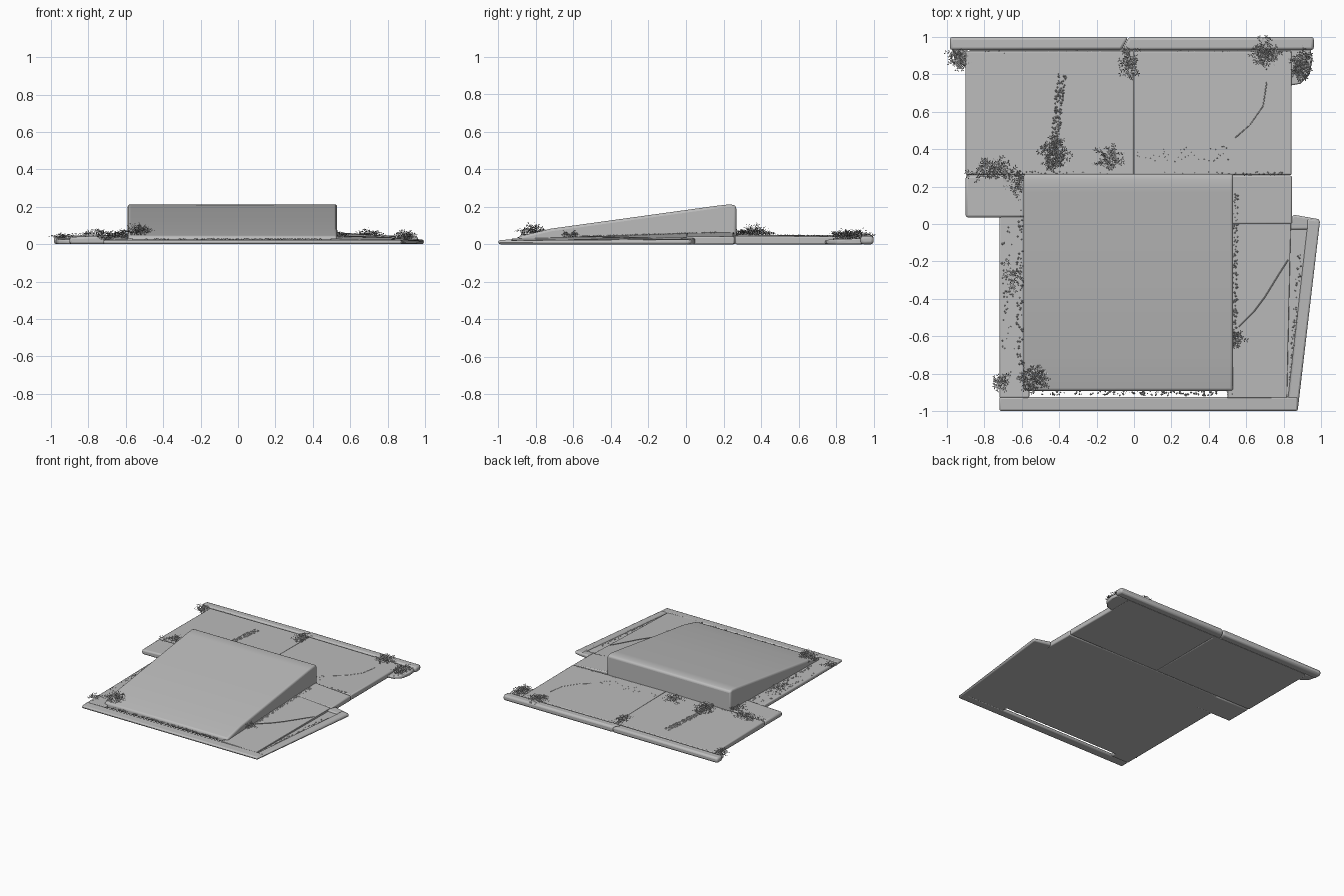
import bpy, bmesh, math, random
from mathutils import Vector

random.seed(7)
cube = bpy.data.objects.get("Cube")
if cube:
    bpy.data.objects.remove(cube, do_unlink=True)

# One plain concrete grey
GREY = (0.5, 0.5, 0.5, 1)
stone = bpy.data.materials.new("concrete_grey")
stone.diffuse_color = GREY
stone.use_nodes = True
bsdf = stone.node_tree.nodes["Principled BSDF"]
bsdf.inputs["Base Color"].default_value = GREY
bsdf.inputs["Roughness"].default_value = 0.8


def finish(bm, name, bevel=0.0, segments=2, smooth=True):
    """Turn a bmesh into a named, coloured and optionally bevelled object."""
    bmesh.ops.recalc_face_normals(bm, faces=bm.faces)
    me = bpy.data.meshes.new(name)
    bm.to_mesh(me)
    bm.free()
    me.materials.append(stone)
    ob = bpy.data.objects.new(name, me)
    bpy.context.collection.objects.link(ob)
    if bevel:
        mod = ob.modifiers.new("rounded_edges", "BEVEL")
        mod.width, mod.segments = bevel, segments
        mod.limit_method, mod.angle_limit = "ANGLE", math.radians(35)
    if smooth:
        bpy.ops.object.select_all(action="DESELECT")
        ob.select_set(True)
        bpy.context.view_layer.objects.active = ob
        bpy.ops.object.shade_smooth_by_angle(angle=math.radians(40))
    return ob


def slab(name, corners, bevel=0.008):
    """Solid plate on the ground; each corner is x, y, top height."""
    bm = bmesh.new()
    low = [bm.verts.new((x, y, 0)) for x, y, z in corners]
    top = [bm.verts.new(c) for c in corners]
    bm.faces.new(low)
    bm.faces.new(top)
    n = len(corners)
    for i in range(n):
        j = (i + 1) % n
        bm.faces.new((low[i], low[j], top[j], top[i]))
    return finish(bm, name, bevel)


# Rear paving, split by a joint down the middle
slab("rear_paving_right", [(-0.9, 0.262, 0.045), (0.0, 0.262, 0.052), (0.0, 0.925, 0.045), (-0.9, 0.925, 0.04)])
slab("rear_paving_left", [(-0.002, 0.262, 0.052), (0.843, 0.262, 0.045), (0.843, 0.925, 0.04), (-0.002, 0.925, 0.045)])

# Rear kerb in two stones
slab("rear_kerb_right", [(-0.985, 0.93, 0.045), (-0.065, 0.93, 0.05), (-0.03, 1.0, 0.05), (-0.985, 1.0, 0.045)], 0.015)
slab("rear_kerb_left", [(-0.063, 0.93, 0.05), (0.962, 0.93, 0.045), (0.962, 1.0, 0.045), (-0.028, 1.0, 0.05)], 0.015)
slab("rear_joint_bed", [(-0.88, 0.91, 0.034), (0.84, 0.91, 0.034), (0.84, 0.94, 0.034), (-0.88, 0.94, 0.034)], 0)

# Side paving beside the ramp
slab("right_step", [(-0.9, 0.035, 0.038), (-0.56, 0.035, 0.052), (-0.56, 0.258, 0.055), (-0.9, 0.258, 0.042)], 0.012)
slab("left_step", [(0.5, 0.0, 0.062), (0.845, 0.0, 0.04), (0.845, 0.258, 0.042), (0.5, 0.258, 0.066)])
slab("right_paving", [(-0.72, -0.93, 0.024), (-0.56, -0.93, 0.03), (-0.56, 0.05, 0.05), (-0.72, 0.05, 0.036)])
slab("left_paving", [(0.5, -0.93, 0.03), (0.818, -0.93, 0.022), (0.84, 0.05, 0.037), (0.5, 0.05, 0.062)], 0.003)

# Sunken gutter with a kerb around it
slab("gutter_bed", [(0.80, -0.93, 0.014), (0.87, -0.93, 0.014), (0.94, 0.0, 0.018), (0.83, 0.0, 0.02)], 0)
slab("front_kerb", [(-0.72, -1.0, 0.022), (0.875, -1.0, 0.022), (0.875, -0.925, 0.026), (-0.72, -0.925, 0.026)], 0.01)
slab("left_kerb", [(0.815, -1.0, 0.022), (0.875, -1.0, 0.02), (0.995, 0.02, 0.024), (0.925, 0.03, 0.03),
                   (0.925, -0.03, 0.03)], 0.01)
slab("left_kerb_end", [(0.82, -0.03, 0.033), (0.985, -0.03, 0.022), (0.993, 0.025, 0.022), (0.85, 0.05, 0.034)], 0.01)

# Sloping ramp: side profile pushed across the width
profile = [(-0.892, 0), (-0.892, 0.042), (-0.72, 0.083), (-0.25, 0.148), (0.17, 0.206),
           (0.235, 0.213), (0.268, 0.205), (0.268, 0)]
bm = bmesh.new()
ends = [[bm.verts.new((x, y, z)) for y, z in profile] for x in (-0.59, 0.53)]
for end in ends:
    bm.faces.new(end)
for i in range(len(profile)):
    j = (i + 1) % len(profile)
    bm.faces.new((ends[0][i], ends[0][j], ends[1][j], ends[1][i]))
finish(bm, "ramp", 0.014, 3)

# Earth mounds under the kerb ends
slab("left_earth_mound", [(0.835, 0.74, 0.02), (0.89, 0.75, 0.024), (0.94, 0.8, 0.028), (0.952, 0.87, 0.03),
                          (0.945, 0.94, 0.03), (0.835, 0.94, 0.03)])
slab("right_earth_mound", [(-0.975, 0.94, 0.03), (-0.96, 0.88, 0.026), (-0.92, 0.85, 0.024), (-0.89, 0.84, 0.024),
                           (-0.89, 0.94, 0.03)])


def crack(name, points):
    """Thin chipped ridge along a path."""
    cu = bpy.data.curves.new(name, "CURVE")
    cu.dimensions = "3D"
    cu.bevel_depth, cu.bevel_resolution = 0.003, 0
    sp = cu.splines.new("POLY")
    sp.points.add(len(points) - 1)
    for p, c in zip(sp.points, points):
        p.co = (*c, 1)
    cu.materials.append(stone)
    bpy.context.collection.objects.link(bpy.data.objects.new(name, cu))


crack("left_paving_crack", [(0.56, -0.55, 0.043), (0.64, -0.47, 0.041), (0.7, -0.39, 0.039),
                            (0.78, -0.26, 0.036), (0.825, -0.19, 0.034)])
crack("rear_paving_crack", [(0.54, 0.46, 0.046), (0.62, 0.53, 0.044), (0.69, 0.63, 0.043), (0.71, 0.76, 0.042)])


def tri(bm, *pts):
    bm.faces.new([bm.verts.new(p) for p in pts])


def sprig(bm, base, length, lift):
    """Bent stem carrying small pointed leaves."""
    a = random.uniform(0, math.tau)
    out = Vector((math.cos(a), math.sin(a), 0))
    side = Vector((-out.y, out.x, 0))
    prev = Vector(base)
    for k in range(1, 4):
        t = k / 3
        tip = Vector(base) + out * length * t + Vector((0, 0, lift * math.sin(t * 2.3)))
        tip += side * random.uniform(-0.2, 0.2) * length
        w = side * 0.0022
        tri(bm, prev - w, prev + w, tip)
        for s in (-1, 1):
            leaf = tip + (out * 0.6 + side * s) * length * 0.28
            leaf.z += random.uniform(-0.004, 0.008)
            mid = (tip + leaf) / 2
            tri(bm, tip, mid + out * 0.004, leaf)
            tri(bm, tip, leaf, mid - out * 0.004)
        prev = tip


def clump(name, x, y, z, rx, ry, height, count):
    bm = bmesh.new()
    for _ in range(count):
        a, r = random.uniform(0, math.tau), random.random() ** 0.7
        base = (x + rx * r * math.cos(a), y + ry * r * math.sin(a), z)
        sprig(bm, base, random.uniform(0.02, 0.045), height * random.uniform(0.3, 1) * (1.15 - r * 0.7))
    finish(bm, name, smooth=False)


# Weeds growing in corners and joints
clump("weeds_front_corner", -0.535, -0.82, 0.05, 0.065, 0.07, 0.06, 90)
clump("weeds_front_edge", -0.71, -0.84, 0.025, 0.04, 0.02, 0.035, 25)
clump("weeds_right_step", -0.75, 0.29, 0.045, 0.13, 0.04, 0.035, 75)
clump("weeds_ramp_corner", -0.62, 0.22, 0.05, 0.025, 0.06, 0.03, 30)
clump("weeds_ramp_back", -0.43, 0.37, 0.045, 0.065, 0.08, 0.06, 90)
clump("weeds_ramp_back_small", -0.14, 0.35, 0.05, 0.06, 0.05, 0.03, 40)
clump("weeds_rear_right", -0.94, 0.88, 0.03, 0.035, 0.035, 0.03, 50)
clump("weeds_rear_middle", -0.02, 0.86, 0.045, 0.035, 0.07, 0.035, 50)
clump("weeds_rear_kerb", 0.7, 0.91, 0.04, 0.055, 0.07, 0.04, 75)
clump("weeds_rear_left", 0.895, 0.85, 0.025, 0.035, 0.075, 0.055, 90)
clump("weeds_ramp_left", 0.545, -0.62, 0.04, 0.02, 0.04, 0.03, 25)
clump("weeds_right_paving", -0.645, -0.28, 0.038, 0.035, 0.09, 0.018, 30)


def strip(name, start, end, spread, size, count):
    """Low moss crumbs scattered along a line."""
    bm = bmesh.new()
    a, b = Vector(start), Vector(end)
    across = Vector((b.y - a.y, a.x - b.x, 0)).normalized()
    for _ in range(count):
        p = a.lerp(b, random.random()) + across * random.uniform(-spread, spread)
        s = random.uniform(0.4, 1) * size
        res = bmesh.ops.create_cone(bm, segments=4, radius1=s, radius2=0, depth=s, cap_ends=True)
        for v in res["verts"]:
            v.co = p + Vector((v.co.x * random.uniform(0.5, 1.5), v.co.y, v.co.z))
    finish(bm, name, smooth=False)


strip("moss_rear_kerb", (-0.87, 0.915, 0.038), (0.84, 0.915, 0.038), 0.012, 0.008, 170)
strip("moss_rear_crack", (-0.385, 0.8, 0.044), (-0.43, 0.4, 0.048), 0.022, 0.013, 150)
strip("moss_ramp_front", (-0.5, -0.905, 0.028), (0.53, -0.905, 0.028), 0.012, 0.008, 120)
strip("moss_ramp_left", (0.54, -0.65, 0.038), (0.545, 0.16, 0.062), 0.012, 0.011, 120)
strip("moss_ramp_right", (-0.61, -0.75, 0.034), (-0.605, 0.2, 0.05), 0.02, 0.01, 100)
strip("moss_right_paving", (-0.66, -0.7, 0.03), (-0.66, 0.02, 0.042), 0.045, 0.007, 70)
strip("moss_ramp_back", (-0.6, 0.275, 0.05), (0.8, 0.27, 0.048), 0.008, 0.006, 90)
strip("moss_rear_scatter", (0.0, 0.36, 0.05), (0.52, 0.38, 0.048), 0.04, 0.006, 50)
strip("moss_gutter", (0.835, -0.88, 0.019), (0.89, -0.1, 0.022), 0.012, 0.006, 60)
